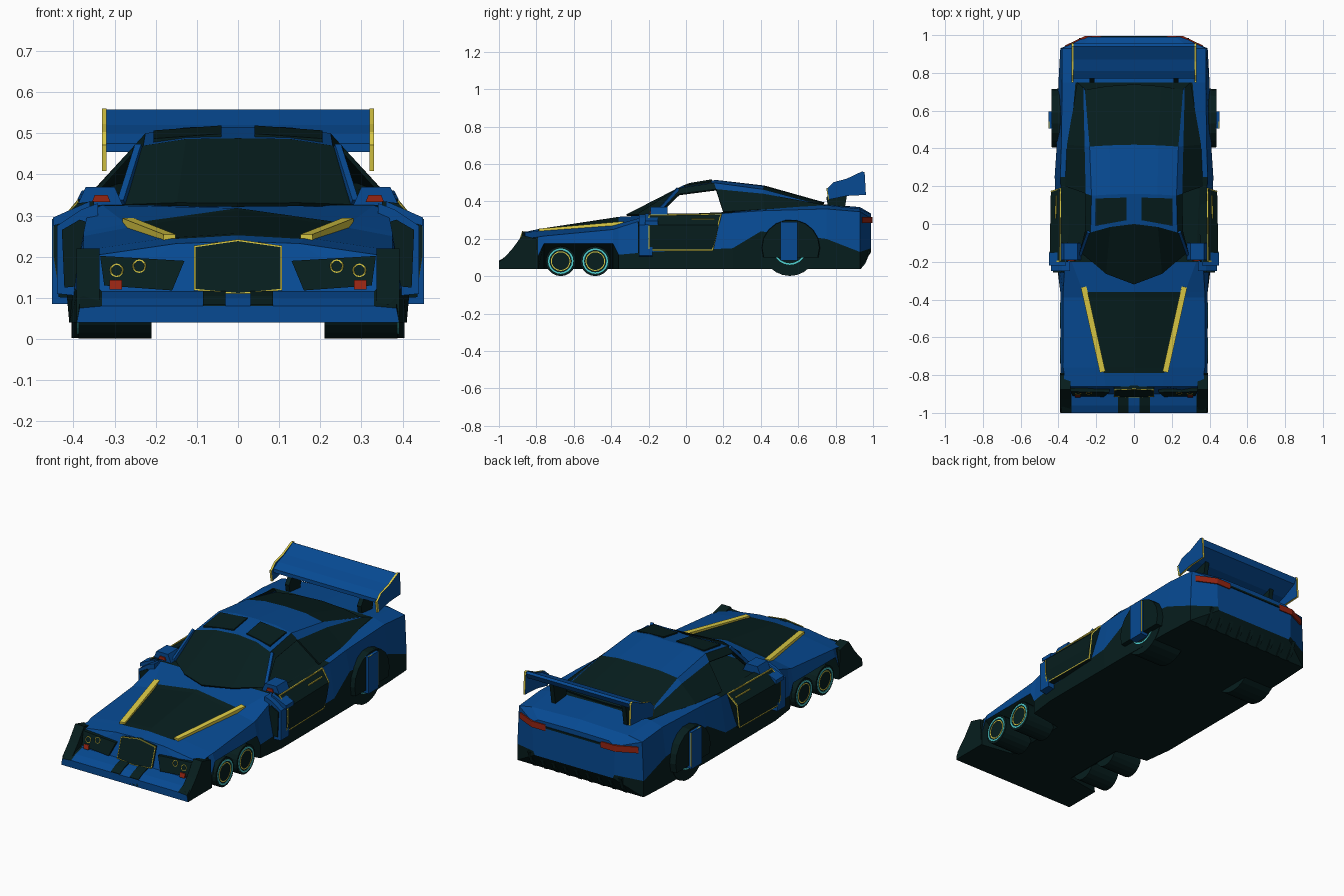
import bpy, bmesh, math
from mathutils import Vector

if "Cube" in bpy.data.objects:
    bpy.data.objects.remove(bpy.data.objects["Cube"])


def material(name, rgb):
    m = bpy.data.materials.new(name)
    m.diffuse_color = (*rgb, 1)
    m.use_nodes = True
    m.node_tree.nodes["Principled BSDF"].inputs["Base Color"].default_value = m.diffuse_color
    return m


BLUE = material("blue_paint", (0.002, 0.068, 0.29))
DARK = material("dark_teal_black", (0.002, 0.0125, 0.0125))
YELLOW = material("yellow_trim", (0.72, 0.60, 0.06))
RED = material("red_lamp", (0.30, 0.018, 0.006))
CYAN = material("cyan_ring", (0.08, 0.65, 0.65))


def finish(name, bm, mats, mirror=False):
    bmesh.ops.recalc_face_normals(bm, faces=bm.faces)
    me = bpy.data.meshes.new(name)
    bm.to_mesh(me)
    bm.free()
    for m in mats:
        me.materials.append(m)
    ob = bpy.data.objects.new(name, me)
    bpy.context.collection.objects.link(ob)
    if mirror:
        ob.modifiers.new("mirror", 'MIRROR')
    return ob


def prism(name, pts, axis, a, b, mat, mirror=True, scale=1.0, rim=None):
    """Extrude a 2D outline along an axis from a to b; the b end may shrink."""
    bm = bmesh.new()
    put = {'x': lambda u, v, t: (t, u, v), 'y': lambda u, v, t: (u, t, v),
           'z': lambda u, v, t: (u, v, t)}[axis]
    n = len(pts)
    cu, cv = sum(p[0] for p in pts) / n, sum(p[1] for p in pts) / n
    A = [bm.verts.new(put(u, v, a)) for u, v in pts]
    B = [bm.verts.new(put(cu + (u - cu) * scale, cv + (v - cv) * scale, b)) for u, v in pts]
    bm.faces.new(A)
    bm.faces.new(B)
    for i in range(n):
        f = bm.faces.new((A[i], A[(i + 1) % n], B[(i + 1) % n], B[i]))
        f.material_index = 1 if rim else 0
    return finish(name, bm, [mat, rim] if rim else [mat], mirror)


def bars(name, pts, t, mat, closed=False, mirror=True):
    """Thin square bars along a path."""
    bm = bmesh.new()
    pts = [Vector(p) for p in pts]
    ends = pts[1:] + ([pts[0]] if closed else [])
    for p, q in zip(pts, ends):
        d = q - p
        vs = bmesh.ops.create_cube(bm, size=1)['verts']
        rot = d.to_track_quat('Z', 'Y')
        for v in vs:
            v.co = rot @ Vector((v.co.x * t, v.co.y * t, v.co.z * (d.length + t * .5))) + (p + q) / 2
    return finish(name, bm, [mat], mirror)


def circle(r, cu, cv, n=20):
    return [(cu + r * math.cos(2 * math.pi * i / n), cv + r * math.sin(2 * math.pi * i / n)) for i in range(n)]


# Body hull: y, bottom x, (x, z) of sill, shoulder and top edge, centre z
stations = [
    (-1.00, .39, .39, .05, .385, .075, .33, .08, .08),
    (-.96, .39, .39, .06, .385, .11, .33, .10, .10),
    (-.90, .39, .39, .08, .38, .155, .33, .115, .115),
    (-.86, .39, .39, .10, .37, .20, .15, .232, .237),
    (-.79, .39, .39, .11, .37, .21, .16, .243, .252),
    (-.76, .20, .39, .175, .375, .215, .17, .246, .257),
    (-.39, .20, .39, .175, .375, .25, .26, .272, .313),
    (-.36, .39, .39, .115, .375, .26, .27, .28, .318),
    (-.20, .41, .40, .13, .365, .31, .33, .325, .325),
    (.25, .41, .42, .15, .39, .34, .35, .345, .34),
    (.40, .41, .41, .24, .385, .35, .34, .36, .35),
    (.75, .40, .40, .20, .38, .36, .31, .38, .385),
    (.93, .39, .39, .13, .38, .345, .30, .36, .37),
    (.99, .24, .25, .15, .255, .31, .22, .332, .335)]
bm = bmesh.new()
rings = []
for y, x0, x1, z1, x2, z2, x3, z3, zc in stations:
    half = [(x0, .04 if y < .95 else .13), (x1, z1), (x2, z2), (x3, z3)]
    ring = half + [(0, zc)] + [(-x, z) for x, z in reversed(half)]
    rings.append([bm.verts.new((x, y, z)) for x, z in ring])
for r in range(len(rings) - 1):
    for j in range(9):
        k = (j + 1) % 9
        f = bm.faces.new((rings[r][j], rings[r][k], rings[r + 1][k], rings[r + 1][j]))
        band = 0 if j == 8 else min(j, 7 - j)
        dark = band == 0 or (band == 1 and r < 4) or (band == 2 and r in (0, 1, 8)) \
            or (band == 3 and r in (4, 5, 6, 8, 9, 10))
        f.material_index = int(dark)
for ring in (rings[0], rings[-1]):
    bm.faces.new(ring)
finish("body_hull", bm, [BLUE, DARK])

# Cabin shell: centre, roof edge and belt points; side windows stay open
rows = [((0, -.32, .33), (.27, -.16, .327), (.36, -.15, .33)),
        ((0, .0, .488), (.23, -.045, .47), (.365, -.02, .335)),
        ((0, .16, .515), (.225, .15, .50), (.365, .2, .345)),
        ((0, .42, .485), (.235, .41, .465), (.355, .42, .358)),
        ((0, .74, .395), (.26, .71, .385), (.30, .75, .38))]
bm = bmesh.new()
grid = []
for c, e, b in rows:
    c, e, b = Vector(c), Vector(e), Vector(b)
    mid = c.lerp(e, .55)
    mid.z += .008 if c.z > .4 else .003
    mid.y -= (e.y - c.y) * .2
    grid.append([bm.verts.new(p) for p in (c, mid, e, e.lerp(b, .22), b)])
for r in range(4):
    for j in range(4):
        if j == 3 and r < 2:
            continue
        f = bm.faces.new((grid[r][j], grid[r][j + 1], grid[r + 1][j + 1], grid[r + 1][j]))
        f.material_index = int(r in (0, 3) if j < 2 else (j == 3 or r < 2))
cabin = finish("cabin_shell", bm, [BLUE, DARK], True)
cabin.modifiers["mirror"].use_clip = True
cabin.modifiers.new("thickness", 'SOLIDIFY').thickness = .01

# Roof panels lying on the roof slope
bm = bmesh.new()
top = [(.04, .02, .496), (.205, -.01, .484), (.205, .135, .504), (.04, .14, .516)]
quads = [[bm.verts.new((x, y, z + dz)) for x, y, z in top] for dz in (.003, -.006)]
for q in quads:
    bm.faces.new(q)
for i in range(4):
    k = (i + 1) % 4
    bm.faces.new((quads[0][i], quads[0][k], quads[1][k], quads[1][i]))
finish("roof_panel", bm, [DARK], True)
# Blue pillar trim beside the windscreen
bars("windscreen_pillar", [(.283, -.16, .335), (.242, -.045, .465)], .016, BLUE)

# Yellow bonnet strips
bars("bonnet_strip", [(.168, -.775, .240), (.265, -.34, .278)], .03, YELLOW)


# Front face details, tilted with the nose
def front_y(z):
    return -.912 + (z - .115) * .33


def nose_plate(name, pts, off, mat, mirror=True):
    bm = bmesh.new()
    A = [bm.verts.new((x, front_y(z) - off, z)) for x, z in pts]
    B = [bm.verts.new((x, front_y(z) - off + .02, z)) for x, z in pts]
    bm.faces.new(A)
    bm.faces.new(B)
    for i in range(len(A)):
        k = (i + 1) % len(A)
        bm.faces.new((A[i], A[k], B[k], B[i]))
    finish(name, bm, [mat], mirror)


grille = [(-.105, .12), (0, .11), (.105, .12), (.105, .225), (0, .24), (-.105, .225)]
nose_plate("grille", grille, .004, DARK, False)
bars("grille_outline", [(x, front_y(z) - .003, z) for x, z in grille], .004, YELLOW, True, False)
nose_plate("headlight_panel", [(.13, .19), (.16, .118), (.325, .13), (.335, .202)], .004, DARK)
for cx, cz in ((.24, .177), (.295, .167)):
    bars("headlight_ring", [(x, front_y(z) - .004, z) for x, z in circle(.015, cx, cz, 12)], .003, YELLOW, True)
nose_plate("front_indicator", [(.282, .12), (.312, .12), (.312, .143), (.282, .143)], .009, RED)
prism("bumper_slot", [(-1.0, .045), (-1.0, .084), (-.96, .104), (-.91, .118), (-.91, .045)],
      'x', .03, .085, DARK)
prism("bumper_corner", [(-.998, .04), (-.985, .085), (-.93, .145), (-.875, .22), (-.8, .20), (-.79, .04)],
      'x', .337, .392, DARK)

# Side intakes, mirrors and doors
prism("side_intake", [(.34, .10), (.34, .33), (.38, .315), (.44, .275), (.44, .11)], 'y', -.25, -.18, BLUE)
prism("intake_opening", [(.37, .13), (.37, .285), (.385, .29), (.428, .265), (.422, .125)], 'y', -.256, -.24, DARK)
prism("mirror_head", [(.28, .325), (.30, .37), (.37, .37), (.39, .325)], 'y', -.19, -.10, BLUE)
prism("mirror_arm", [(.36, .335), (.45, .295), (.45, .275), (.36, .30)], 'y', -.22, -.15, BLUE)
prism("mirror_lamp", [(.31, .333), (.317, .35), (.348, .35), (.355, .333)], 'y', -.196, -.18, RED)
section = [(.35, .335), (.39, .33), (.447, .275), (.447, .2), (.437, .135), (.35, .135)]
door = prism("door", section, 'y', -.2, .17, DARK)
for v in door.data.vertices:  # slanted, narrower rear edge
    if v.co.y > 0:
        v.co.y = .14 + .05 * (v.co.z - .135) / .2
        v.co.x *= .985
bars("door_outline", [(.436, -.197, .14), (.445, -.197, .2), (.445, -.197, .272), (.392, -.197, .327),
                      (.390, .188, .333), (.438, .173, .275), (.430, .142, .14)], .006, YELLOW, True)
bars("door_handle", [(.415, .03, .306), (.413, .15, .306)], .006, YELLOW)

# Front wheels, two axles
for i, y in enumerate((-.67, -.485)):
    prism("front_wheel_%d" % i, circle(.08, y, .081), 'x', .21, .388, DARK)
    bars("front_wheel_ring_%d" % i, [(.387, u, v) for u, v in circle(.064, y, .081)], .008, CYAN, True)
    bars("front_hub_ring_%d" % i, [(.387, u, v) for u, v in circle(.05, y, .081)], .005, YELLOW, True)

# Rear wheel, arch cover and blue cover plate
prism("rear_wheel", circle(.146, .555, .148, 24), 'x', .22, .405, DARK)
bars("rear_wheel_ring", [(.404, u, v) for u, v in circle(.085, .555, .15)], .008, CYAN, True)
cover = [(.56 + .16 * math.cos(math.radians(d)), .15 + .155 * math.sin(math.radians(d)))
         for d in range(-20, 201, 20)]
prism("rear_arch_cover", cover, 'x', .36, .436, DARK, scale=.96)
prism("arch_plate", [(.505, .085), (.595, .085), (.595, .29), (.505, .29)], 'x', .40, .452, BLUE)
bars("arch_plate_trim", [(.449, .594, .10), (.449, .594, .285), (.449, .51, .289)], .005, YELLOW)

# Rear lamps, dark strip and diffuser
prism("tail_lamp", [(.17, .996), (.257, .996), (.368, .944), (.30, .93), (.2, .96)], 'z', .284, .318, RED)
prism("rear_strip", [(-.18, .298), (.18, .298), (.18, .308), (-.18, .308)], 'y', .97, .995, DARK, False)
for i in range(9):
    x = -.28 + .07 * i
    prism("diffuser_fin_%d" % i, [(.86, .045), (.935, .04), (.96, .07), (.985, .135), (.88, .14)],
          'x', x - .01, x + .01, DARK, False)

# Rear wing
blade = [(.77, .455), (.77, .475), (.81, .50), (.87, .52), (.94, .558), (.955, .55), (.94, .52), (.85, .475)]
prism("wing_blade", blade, 'x', -.325, .325, BLUE, False)
plate = [(.765, .41), (.755, .47), (.79, .503), (.86, .522), (.94, .56), (.955, .557), (.962, .435), (.86, .43)]
prism("wing_end_plate", plate, 'x', .32, .331, BLUE, rim=YELLOW)
bars("wing_plate_front_trim", [(.3255, .765, .412), (.3255, .756, .47)], .011, YELLOW)
prism("wing_support", [(.76, .37), (.75, .42), (.79, .48), (.87, .49), (.85, .37)], 'x', .21, .235, DARK)
